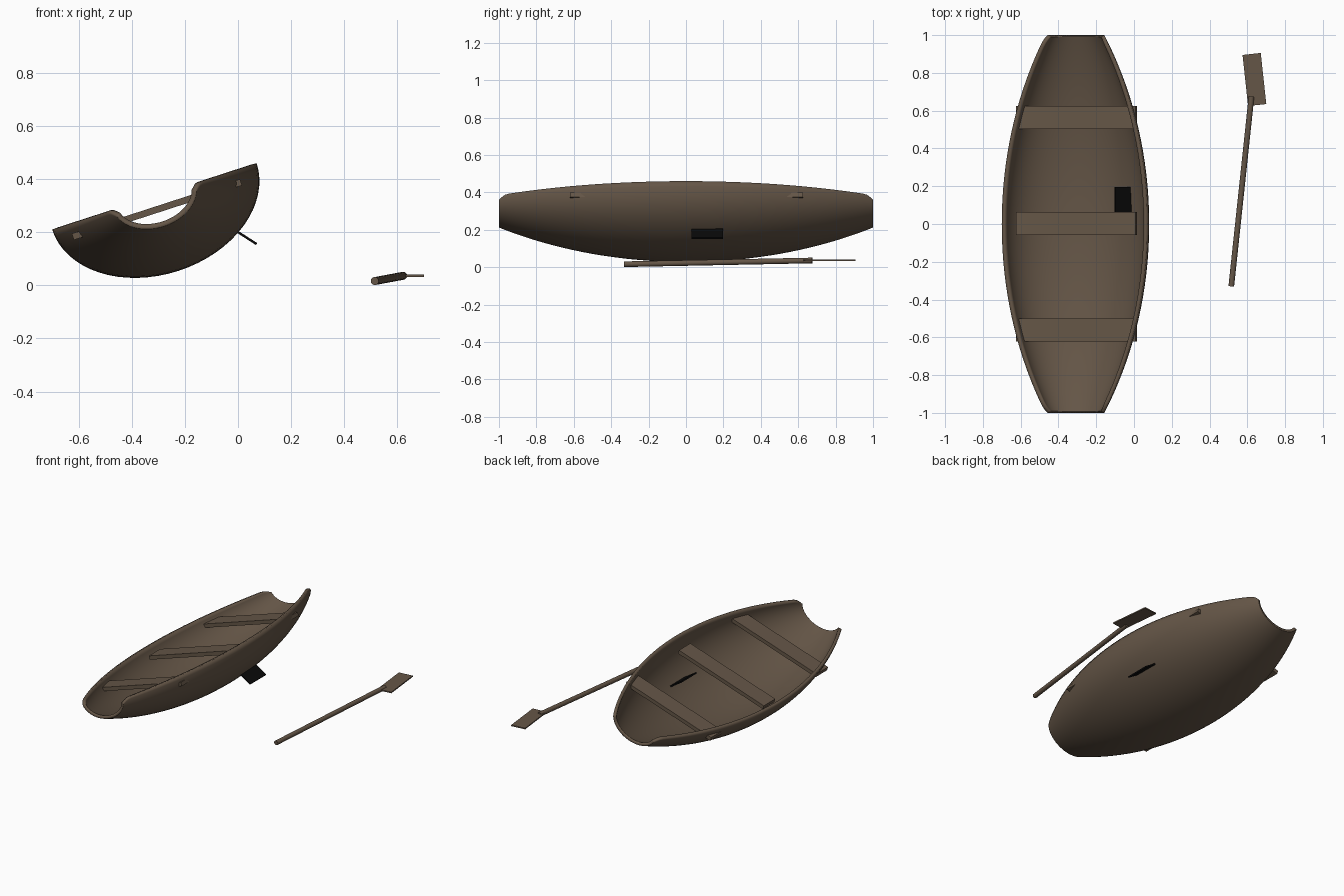
import bpy, bmesh, math
from mathutils import Vector, Matrix

cube = bpy.data.objects.get("Cube")
if cube:
    bpy.data.objects.remove(cube, do_unlink=True)


def material(name, color):
    m = bpy.data.materials.new(name)
    m.use_nodes = True
    m.diffuse_color = (*color, 1)
    m.node_tree.nodes["Principled BSDF"].inputs["Base Color"].default_value = (*color, 1)
    return m


WOOD = material("brown wood", (0.13, 0.093, 0.063))
BLACK = material("black", (0.003, 0.003, 0.003))

# Frame of the boat, which leans over to its right
BOAT = Matrix.Translation((-0.315, 0, 0.335)) @ Matrix.Rotation(math.radians(-18), 4, "Y")


def add_object(name, bm, mat, matrix=Matrix()):
    mesh = bpy.data.meshes.new(name)
    bm.to_mesh(mesh)
    bm.free()
    mesh.materials.append(mat)
    obj = bpy.data.objects.new(name, mesh)
    obj.matrix_world = matrix
    bpy.context.collection.objects.link(obj)
    return obj


def box(name, size, mat, matrix):
    bm = bmesh.new()
    bmesh.ops.create_cube(bm, size=1, matrix=Matrix.Diagonal((*size, 1)))
    return add_object(name, bm, mat, matrix)


def smooth(obj):
    bpy.ops.object.select_all(action="DESELECT")
    obj.select_set(True)
    bpy.context.view_layer.objects.active = obj
    bpy.ops.object.shade_smooth_by_angle(angle=math.radians(40))


# Hull: half-elliptic sections that narrow toward two open ends
def hull_section(y, steps=32):
    half_width = 0.405 * (1 - 0.55 * y ** 2 - 0.05 * y ** 4)
    drop = 0.22 * max(0, (abs(y) - 0.95) / 0.05) ** 2
    for k in range(steps + 1):
        a = drop + (math.pi - 2 * drop) * k / steps
        yield half_width * math.cos(a), y, -0.728 * half_width * math.sin(a)


bm = bmesh.new()
stations = [math.sin(math.pi / 2 * i / 24) for i in range(-24, 25)]
rings = [[bm.verts.new(p) for p in hull_section(y)] for y in stations]
for r0, r1 in zip(rings, rings[1:]):
    for k in range(len(r0) - 1):
        bm.faces.new((r0[k], r0[k + 1], r1[k + 1], r1[k]))
hull = add_object("hull", bm, WOOD, BOAT)
shell = hull.modifiers.new("shell", "SOLIDIFY")
shell.thickness = 0.02
shell.offset = -1
smooth(hull)

# Benches: the end ones poke through the hull
for name, y in (("front_bench", -0.56), ("middle_bench", 0.003), ("back_bench", 0.564)):
    box(name, (0.666, 0.122, 0.025), WOOD, BOAT @ Matrix.Translation((-0.006, y, -0.05)))

# Black plate through the hull side
box("hull_plate", (0.202, 0.167, 0.009), BLACK,
    Matrix.Translation((-0.015, 0.113, 0.21)) @ Matrix.Rotation(math.radians(32.7), 4, "Y"))

# Oar lying beside the boat
start, end = Vector((0.515, -0.33, 0.016)), Vector((0.622, 0.675, 0.036))
bm = bmesh.new()
bmesh.ops.create_cone(bm, cap_ends=True, segments=24, radius1=0.015, radius2=0.015,
                      depth=(end - start).length)
turn = (end - start).to_track_quat("Z", "Y").to_matrix().to_4x4()
smooth(add_object("oar_shaft", bm, WOOD, Matrix.Translation((start + end) / 2) @ turn))
box("oar_blade", (0.097, 0.272, 0.008), WOOD,
    Matrix.Translation((0.6375, 0.765, 0.036)) @ Matrix.Rotation(math.radians(6.2), 4, "Z"))
